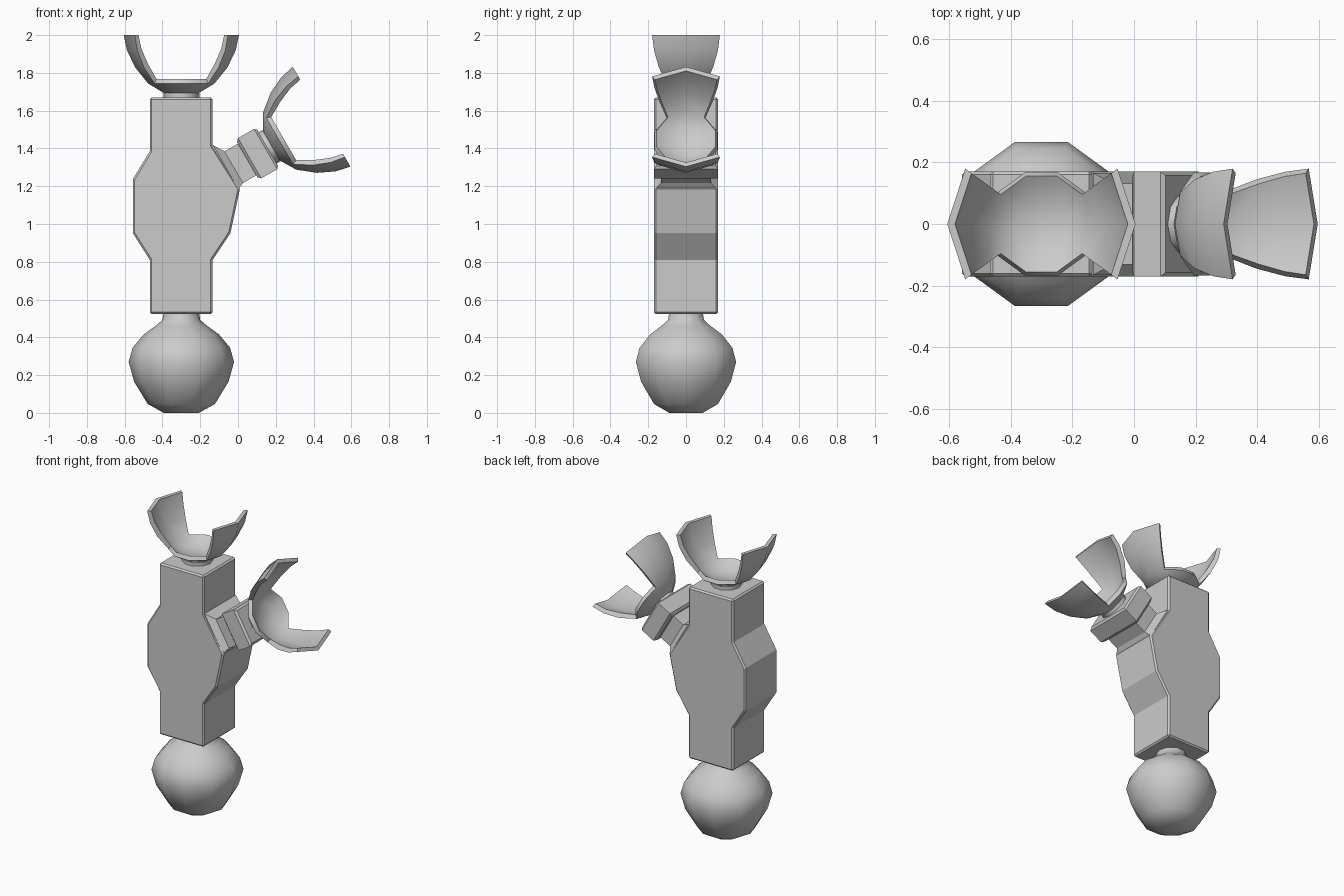
import bpy, bmesh
from math import cos, sin, radians, pi
from mathutils import Matrix

if "Cube" in bpy.data.objects:
    bpy.data.objects.remove(bpy.data.objects["Cube"])

SIDES = 10


def finish(name, bm, matrix=None, smooth=False, bevel=0):
    bmesh.ops.recalc_face_normals(bm, faces=bm.faces)
    mesh = bpy.data.meshes.new(name)
    bm.to_mesh(mesh)
    bm.free()
    ob = bpy.data.objects.new(name, mesh)
    bpy.context.collection.objects.link(ob)
    if matrix:
        ob.matrix_world = matrix
    if bevel:
        mod = ob.modifiers.new("edge_bevel", "BEVEL")
        mod.width = bevel
        mod.segments = 1
        mod.limit_method = "ANGLE"
        mod.angle_limit = radians(65)
    if smooth:
        bpy.ops.object.select_all(action="DESELECT")
        ob.select_set(True)
        bpy.context.view_layer.objects.active = ob
        bpy.ops.object.shade_smooth_by_angle(angle=radians(40))
    return ob


def loft(name, rings, matrix=None, smooth=False):
    """Skin a stack of closed rings and cap both ends."""
    bm = bmesh.new()
    rows = [[bm.verts.new(p) for p in ring] for ring in rings]
    n = len(rows[0])
    for a, b in zip(rows, rows[1:]):
        for i in range(n):
            j = (i + 1) % n
            bm.faces.new((a[i], a[j], b[j], b[i]))
    bm.faces.new(rows[0])
    bm.faces.new(rows[-1])
    return finish(name, bm, matrix, smooth)


def circle(r, z):
    return [(r * cos(2 * pi * k / SIDES), r * sin(2 * pi * k / SIDES), z) for k in range(SIDES)]


def rect(z, x0, x1, hy):
    return [(x0, -hy, z), (x1, -hy, z), (x1, hy, z), (x0, hy, z)]


def cup(name, matrix):
    """Ten-sided bowl whose wall continues up as two opposite jaws."""
    outer = [(.09, .022), (.175, .073), (.245, .16), (.288, .25), (.305, .33)]
    inner = [(.088, .05), (.163, .098), (.22, .18), (.262, .26), (.28, .33)]
    bm = bmesh.new()
    cache = {}

    def v(side, i, s):
        key = (side, i, s % SIDES)
        if key not in cache:
            r, z = (outer, inner)[side][i]
            a = 2 * pi * s / SIDES
            cache[key] = bm.verts.new((r * cos(a), r * sin(a), z))
        return cache[key]

    for s in range(SIDES):
        top = 4 if s in (9, 0, 4, 5) else 1
        for i in range(top):
            for side in (0, 1):
                bm.faces.new((v(side, i, s), v(side, i, s + 1), v(side, i + 1, s + 1), v(side, i + 1, s)))
        bm.faces.new((v(0, top, s), v(0, top, s + 1), v(1, top, s + 1), v(1, top, s)))
    # side edges of the jaws
    for s in (1, 4, 6, 9):
        for i in range(1, 4):
            bm.faces.new((v(0, i, s), v(0, i + 1, s), v(1, i + 1, s), v(1, i, s)))
    for side in (0, 1):
        bm.faces.new([v(side, 0, s) for s in range(SIDES)])
    return finish(name, bm, matrix, smooth=True)


# Ball with its neck
ball = [(.093, 0), (.178, .047), (.25, .165), (.279, .27), (.258, .345),
        (.2, .415), (.135, .462), (.1, .492), (.093, .535)]
loft("ball", [circle(r, z) for r, z in ball], Matrix.Translation((-.3, 0, 0)), True)

# Main body: extruded outline
outline = [(-.467, .523), (-.135, .523), (-.135, .81), (-.04, .952), (.01, 1.185), (-.135, 1.415),
           (-.135, 1.67), (-.467, 1.67), (-.467, 1.386), (-.557, 1.237), (-.557, .952), (-.467, .81)]
bm = bmesh.new()
face = bm.faces.new([bm.verts.new((x, -.17, z)) for x, z in outline])
ext = bmesh.ops.extrude_face_region(bm, geom=[face])
bmesh.ops.translate(bm, vec=(0, .34, 0),
                    verts=[g for g in ext["geom"] if isinstance(g, bmesh.types.BMVert)])
finish("body", bm, bevel=.01)

# Frames of the two sockets: top, and the branch tilted 60 degrees
top = Matrix.Translation((-.3, 0, 1.67))
branch = Matrix.Translation((.157, 0, 1.403)) @ Matrix.Rotation(radians(60), 4, "Y")

# Branch stem and block
loft("branch_stem", [rect(-.262, -.159, .114, .165), rect(-.243, -.157, .112, .165),
                     rect(-.207, -.098, .096, .132), rect(-.12, -.098, .096, .132)], branch)
loft("branch_block", [rect(-.125, -.108, .108, .155), rect(-.11, -.123, .123, .17),
                      rect(-.012, -.123, .123, .17), rect(0, -.11, .11, .157)], branch)

# Cups on their short discs
for label, frame in (("top", top), ("branch", branch)):
    loft(label + "_disc", [circle(.095, -.005), circle(.095, .023)], frame, True)
    cup(label + "_cup", frame)
